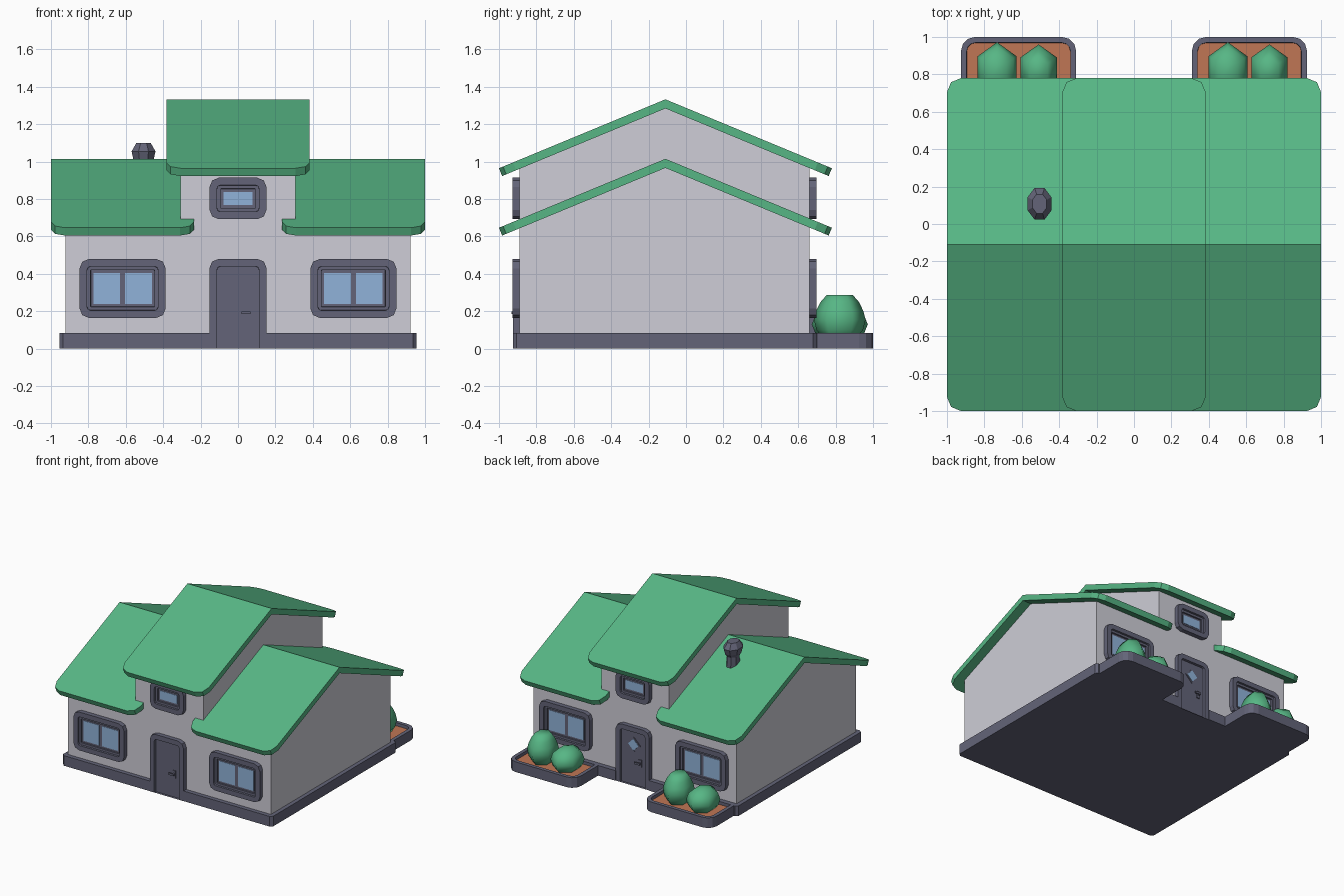
import bpy, bmesh, math
from mathutils import Matrix, Vector

if "Cube" in bpy.data.objects:
    bpy.data.objects.remove(bpy.data.objects["Cube"])


def material(name, rgb):
    m = bpy.data.materials.new(name)
    m.diffuse_color = (*rgb, 1)
    m.use_nodes = True
    m.node_tree.nodes["Principled BSDF"].inputs["Base Color"].default_value = m.diffuse_color
    return m


GREEN = material("green", (0.095, 0.47, 0.235))
WALL = material("pale_grey", (0.62, 0.615, 0.68))
TRIM = material("slate_grey", (0.125, 0.127, 0.188))
GLASS = material("glass_blue", (0.28, 0.45, 0.70))
SOIL = material("soil_orange", (0.53, 0.18, 0.09))

RIDGE_Y, SLOPE = -0.11, 0.414
FRONT, BACK = -0.89, 0.66
# local axes (across, up, outwards) for the front and the back wall
FRONT_M = Matrix.Translation((0, FRONT, 0)) @ Matrix.Rotation(math.pi / 2, 4, 'X')
BACK_M = (Matrix.Translation((0, BACK, 0)) @ Matrix.Rotation(math.pi, 4, 'Z')
          @ Matrix.Rotation(math.pi / 2, 4, 'X'))
SIDE_M = Matrix(((0, 0, 1, 0), (1, 0, 0, 0), (0, 1, 0, 0), (0, 0, 0, 1)))


def finish(name, bm, mats, smooth=False):
    me = bpy.data.meshes.new(name)
    for f in bm.faces:
        f.smooth = smooth
    bm.to_mesh(me)
    bm.free()
    for m in mats:
        me.materials.append(m)
    ob = bpy.data.objects.new(name, me)
    bpy.context.collection.objects.link(ob)
    return ob


def rounded(x0, x1, y0, y1, radii, n=2):
    """Counter-clockwise rectangle; radii for bottom-left, bottom-right, top-right, top-left."""
    pts = []
    corners = [(x0, y0, 1, 1), (x1, y0, -1, 1), (x1, y1, -1, -1), (x0, y1, 1, -1)]
    for k, ((x, y, sx, sy), r) in enumerate(zip(corners, radii)):
        if not r:
            pts.append((x, y))
            continue
        for i in range(n + 1):
            a = math.pi + (k + i / n) * math.pi / 2
            pts.append((x + sx * r + r * math.cos(a), y + sy * r + r * math.sin(a)))
    return pts


def prism(name, pts, d0, d1, mats, matrix=Matrix(), steps=(), floor=False):
    """Extruded outline; steps of (inset, depth) carve its top face, last face takes the last material."""
    bm = bmesh.new()
    low = [bm.verts.new((x, y, d0)) for x, y in pts]
    top = [bm.verts.new((x, y, d1)) for x, y in pts]
    n = len(pts)
    bm.faces.new(low[::-1])
    face = bm.faces.new(top)
    for i in range(n):
        j = (i + 1) % n
        bm.faces.new((low[i], low[j], top[j], top[i]))
    bm.normal_update()
    for inset, depth in steps:
        bmesh.ops.inset_individual(bm, faces=[face], thickness=inset, depth=depth,
                                   use_even_offset=True)
        if floor:   # an opening that runs down to the ground
            ymin = min(v.co.y for v in face.verts)
            for v in face.verts:
                if v.co.y < ymin + 1e-4:
                    v.co.y = 0
        bm.normal_update()
    face.material_index = len(mats) - 1
    bm.transform(matrix)
    return finish(name, bm, mats)


def rect(cx, cy, w, h):
    return rounded(cx - w / 2, cx + w / 2, cy - h / 2, cy + h / 2, (0,) * 4)


def loft(name, x, y, rx, ry, rings, sides, phase, mat, smooth):
    """Stacked elliptical rings of (height, scale)."""
    bm = bmesh.new()
    loops = []
    for z, s in rings:
        loops.append([bm.verts.new((x + rx * s * math.cos(phase + i * math.tau / sides),
                                    y + ry * s * math.sin(phase + i * math.tau / sides), z))
                      for i in range(sides)])
    for a, b in zip(loops, loops[1:]):
        for i in range(sides):
            j = (i + 1) % sides
            bm.faces.new((a[i], a[j], b[j], b[i]))
    bm.faces.new(loops[0][::-1])
    bm.faces.new(loops[-1])
    return finish(name, bm, [mat], smooth)


def roof(name, x0, x1, ridge, r=0.075):
    bm = bmesh.new()
    for y0, y1, radii in ((-1, RIDGE_Y, (r, r, 0, 0)), (RIDGE_Y, 0.78, (0, 0, r, r))):
        bm.faces.new([bm.verts.new((x, y, ridge - SLOPE * abs(y - RIDGE_Y)))
                      for x, y in rounded(x0, x1, y0, y1, radii)])
    bmesh.ops.remove_doubles(bm, verts=bm.verts, dist=1e-4)
    ob = finish(name, bm, [GREEN])
    mod = ob.modifiers.new("thickness", 'SOLIDIFY')
    mod.thickness, mod.offset, mod.use_even_offset = 0.045, -1, True


def house_block(name, x0, x1, base, ridge):
    top = ridge - 0.03
    prof = [(FRONT, base), (BACK, base), (BACK, top - SLOPE * (BACK - RIDGE_Y)),
            (RIDGE_Y, top), (FRONT, top - SLOPE * (RIDGE_Y - FRONT))]
    prism(name, prof, x0, x1, [WALL], SIDE_M)


# walls and roofs
house_block("main_walls", -0.922, 0.922, 0.05, 1.015)
house_block("upper_walls", -0.308, 0.308, 0.62, 1.333)
roof("left_roof", -1, -0.235, 1.015)
roof("right_roof", 0.235, 1, 1.015)
roof("upper_roof", -0.383, 0.383, 1.333)

# plinth with a notch for each door
c, f, b, n = 0.955, -0.925, 0.70, 0.15
prism("plinth", [(-c, f + .02), (-c + .02, f), (-n, f), (-n, FRONT), (n, FRONT), (n, f),
                 (c - .02, f), (c, f + .02), (c, b - .02), (c - .02, b), (n, b), (n, BACK),
                 (-n, BACK), (-n, b), (-c + .02, b), (-c, b - .02)], 0, 0.083, [TRIM])


def window(name, m, cx, cz, w, h, panes, pane_w, pane_h):
    prism(name + "_frame", rounded(cx - w / 2, cx + w / 2, cz - h / 2, cz + h / 2, (0.05,) * 4),
          -0.01, 0.037, [TRIM], m, [(0.04, 0), (0.001, -0.016), (0.018, 0), (0.001, -0.012)])
    for i in range(panes):
        u = cx + (i - (panes - 1) / 2) * (pane_w + 0.027)
        prism(f"{name}_glass_{i}", rect(u, cz, pane_w, pane_h), 0.007, 0.012, [GLASS], m)


# doors and windows on the front and the back
for side, m in (("front", FRONT_M), ("back", BACK_M)):
    window(side + "_left_window", m, -0.617, 0.322, 0.46, 0.315, 2, 0.143, 0.165)
    window(side + "_right_window", m, 0.617, 0.322, 0.46, 0.315, 2, 0.143, 0.165)
    window(side + "_upper_window", m, 0, 0.803, 0.305, 0.222, 1, 0.157, 0.07)
    prism(side + "_door", rounded(-0.153, 0.153, 0, 0.48, (0, 0, 0.05, 0.05)), -0.01, 0.036,
          [TRIM], m, [(0.04, 0), (0.001, -0.02)], floor=True)
    prism(side + "_handle_plate", rect(0.06, 0.19, 0.025, 0.06), 0.01, 0.024, [TRIM], m)
    prism(side + "_handle_stem", rect(0.06, 0.192, 0.016, 0.016), 0.02, 0.034, [TRIM], m)
    prism(side + "_handle_lever", rect(0.044, 0.192, 0.048, 0.016), 0.033, 0.043, [TRIM], m)

# diamond light in the back door
for name, r, d, mat in (("diamond_rim", 0.062, 0.021, TRIM), ("diamond_glass", 0.048, 0.024, GLASS)):
    prism(name, [(0, 0.33 - r), (r, 0.33), (0, 0.33 + r), (-r, 0.33)], 0.01, d, [mat], BACK_M)

# planters with two bushes each
for side, x in (("left", -0.617), ("right", 0.617)):
    prism(side + "_planter", rounded(x - 0.308, x + 0.308, 0.65, 1.0, (0, 0, 0.075, 0.075), 3),
          0, 0.083, [TRIM, SOIL], steps=[(0.03, 0), (0.001, -0.025)])
    loft(side + "_short_bush", x - 0.115, 0.822, 0.12, 0.15,
         [(0.045, 0.6), (0.085, 0.88), (0.13, 1), (0.185, 0.85), (0.22, 0.5), (0.232, 0.15)],
         6, math.pi / 2, GREEN, True)
    loft(side + "_tall_bush", x + 0.107, 0.822, 0.112, 0.138,
         [(0.045, 0.6), (0.1, 0.9), (0.155, 1), (0.2, 0.92), (0.25, 0.74), (0.288, 0.5)],
         6, math.pi / 2, GREEN, True)

# chimney pot on the back slope
loft("chimney", -0.505, 0.108, 0.069, 0.092,
     [(0.87, 0.7), (0.985, 0.66), (1.01, 0.85), (1.055, 1), (1.1, 0.6)],
     8, math.pi / 8, TRIM, False)
